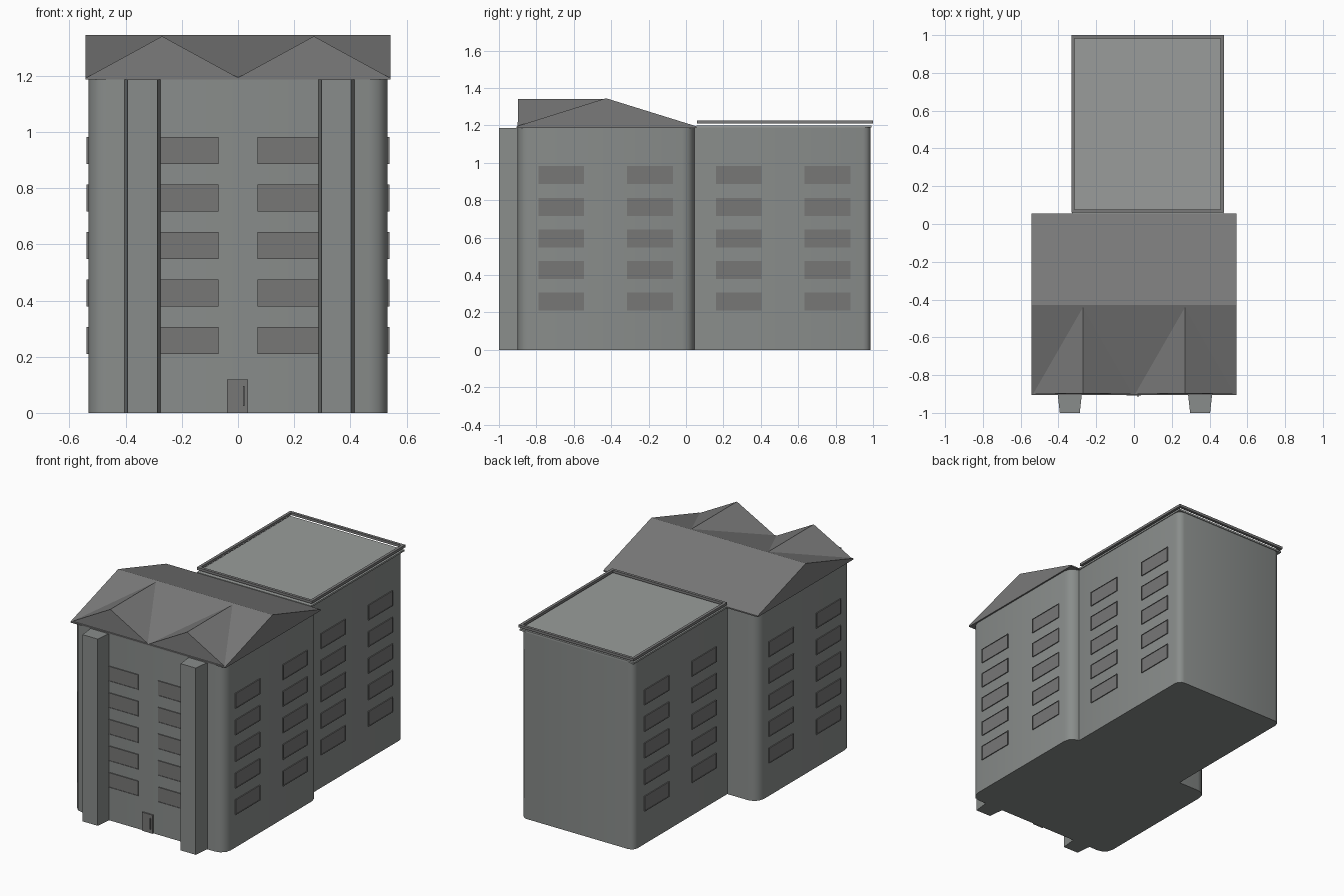
import bpy, bmesh, math
from mathutils import Vector

if "Cube" in bpy.data.objects:
    bpy.data.objects.remove(bpy.data.objects["Cube"])


def material(name, r, g, b):
    mat = bpy.data.materials.new(name)
    mat.diffuse_color = (r, g, b, 1)
    mat.use_nodes = True
    mat.node_tree.nodes["Principled BSDF"].inputs["Base Color"].default_value = mat.diffuse_color
    return mat


WALL = material("wall_grey", 0.25, 0.265, 0.258)
ROOF = material("roof_grey", 0.195, 0.195, 0.195)
PANEL = material("flat_roof_grey", 0.32, 0.335, 0.328)
GLASS = material("window_grey", 0.185, 0.185, 0.183)


def new_object(name, bm, mat, smooth=False):
    bmesh.ops.recalc_face_normals(bm, faces=bm.faces[:])
    me = bpy.data.meshes.new(name)
    bm.to_mesh(me)
    bm.free()
    me.materials.append(mat)
    ob = bpy.data.objects.new(name, me)
    bpy.context.collection.objects.link(ob)
    if smooth:
        bpy.context.view_layer.objects.active = ob
        ob.select_set(True)
        bpy.ops.object.shade_smooth_by_angle(angle=math.radians(35))
        ob.select_set(False)
    return ob


def extrude(name, points, offset, mat, smooth=False):
    """Closed polygon pushed along an offset to make a solid."""
    bm = bmesh.new()
    face = bm.faces.new([bm.verts.new(p) for p in points])
    out = bmesh.ops.extrude_face_region(bm, geom=[face], use_keep_orig=True)
    verts = [g for g in out["geom"] if isinstance(g, bmesh.types.BMVert)]
    bmesh.ops.translate(bm, vec=Vector(offset), verts=verts)
    return new_object(name, bm, mat, smooth)


def box(name, x0, x1, y0, y1, z0, z1, mat):
    pts = [(x0, y0, z0), (x1, y0, z0), (x1, y1, z0), (x0, y1, z0)]
    return extrude(name, pts, (0, 0, z1 - z0), mat)


def rounded_block(name, x0, x1, y0, y1, h, r, seg=3):
    pts = []
    corners = [(x1 - r, y1 - r), (x0 + r, y1 - r), (x0 + r, y0 + r), (x1 - r, y0 + r)]
    for k, (cx, cy) in enumerate(corners):
        for i in range(seg + 1):
            a = math.pi / 2 * (k + i / seg)
            pts.append((cx + r * math.cos(a), cy + r * math.sin(a), 0))
    return extrude(name, pts, (0, 0, h), WALL, True)


def bridge(bm, rings, closed=False):
    """Quads between successive four-point rings."""
    for k in range(len(rings) - (0 if closed else 1)):
        a, b = rings[k], rings[(k + 1) % len(rings)]
        for i in range(4):
            j = (i + 1) % 4
            bm.faces.new((a[i], a[j], b[j], b[i]))


def rim(name, x0, x1, y0, y1, z0, z1, w, mat):
    """Open rectangular frame."""
    bm = bmesh.new()
    rings = [[bm.verts.new(p) for p in [
        (x0 + d, y0 + d, z), (x1 - d, y0 + d, z), (x1 - d, y1 - d, z), (x0 + d, y1 - d, z)]]
        for d, z in [(0, z0), (0, z1), (w, z1), (w, z0)]]
    bridge(bm, rings, closed=True)
    return new_object(name, bm, mat)


def window(name, centre, width, height, normal):
    """Thin frame standing off the wall, with a slightly sunken pane."""
    n, up, c = Vector(normal), Vector((0, 0, 1)), Vector(centre)
    u = n.cross(up)
    bm = bmesh.new()
    rings = []
    for inset, depth in [(0, -0.004), (0, 0.006), (0.004, 0.006), (0.004, 0.003)]:
        w, h = width / 2 - inset, height / 2 - inset
        rings.append([bm.verts.new(c + n * depth + u * (w * s) + up * (h * t))
                      for s, t in [(-1, -1), (1, -1), (1, 1), (-1, 1)]])
    bridge(bm, rings)
    bm.faces.new(rings[-1])
    bm.faces.new(rings[0])
    return new_object(name, bm, GLASS)


H = 1.19

# Main building masses
rounded_block("front_block", -0.533, 0.533, -0.9, 0.045, H, 0.065)
rounded_block("rear_block", -0.322, 0.47, 0.0, 0.987, H, 0.04)

# Tapered pillars on the facade
for side, cx in (("left", -0.34), ("right", 0.35)):
    extrude(f"{side}_pillar", [(cx - 0.065, -0.89, 0), (cx - 0.053, -1.0, 0),
                               (cx + 0.053, -1.0, 0), (cx + 0.065, -0.89, 0)],
            (0, 0, H - 0.003), WALL)

# Gabled main roof, ridge running along x and flaring slightly past the eaves
extrude("main_roof", [(-0.543, -0.905, 1.187), (-0.543, 0.055, 1.187), (-0.543, 0.055, 1.195),
                      (-0.543, -0.428, 1.345), (-0.543, -0.905, 1.195)], (1.086, 0, 0), ROOF)

# Two cross gables facing the front
for side, cx in (("left", -0.27), ("right", 0.27)):
    bm = bmesh.new()
    a, b, t, r, m = [bm.verts.new(p) for p in [
        (cx - 0.267, -0.9, 1.195), (cx + 0.267, -0.9, 1.195), (cx, -0.897, 1.341),
        (cx, -0.44, 1.341), (cx, -0.9, 1.195)]]
    for f in ((a, m, t), (m, b, t), (a, t, r), (b, r, t), (a, r, m), (m, r, b)):
        bm.faces.new(f)
    new_object(f"{side}_cross_gable", bm, ROOF)

# Flat rear roof: thin slab and raised rim with a gap between
box("rear_roof_slab", -0.328, 0.475, 0.055, 0.992, 1.188, 1.199, PANEL)
rim("rear_roof_rim", -0.332, 0.477, 0.06, 1.0, 1.211, 1.227, 0.018, ROOF)

# Five storeys of windows
for floor in range(5):
    z = 0.2575 + 0.169 * floor
    for x in (-0.18, 0.18):
        window("front_window", (x, -0.9, z), 0.22, 0.096, (0, -1, 0))
    for y, left, right in ((-0.667, -0.533, 0.533), (-0.192, -0.533, 0.533),
                           (0.282, -0.322, 0.47), (0.757, -0.322, 0.47)):
        window("left_window", (left, y, z), 0.245, 0.096, (-1, 0, 0))
        window("right_window", (right, y, z), 0.245, 0.096, (1, 0, 0))

# Entrance door and upright handle
box("door", -0.04, 0.036, -0.908, -0.89, 0, 0.118, GLASS)
box("door_handle", 0.018, 0.023, -0.915, -0.905, 0.025, 0.095, GLASS)
